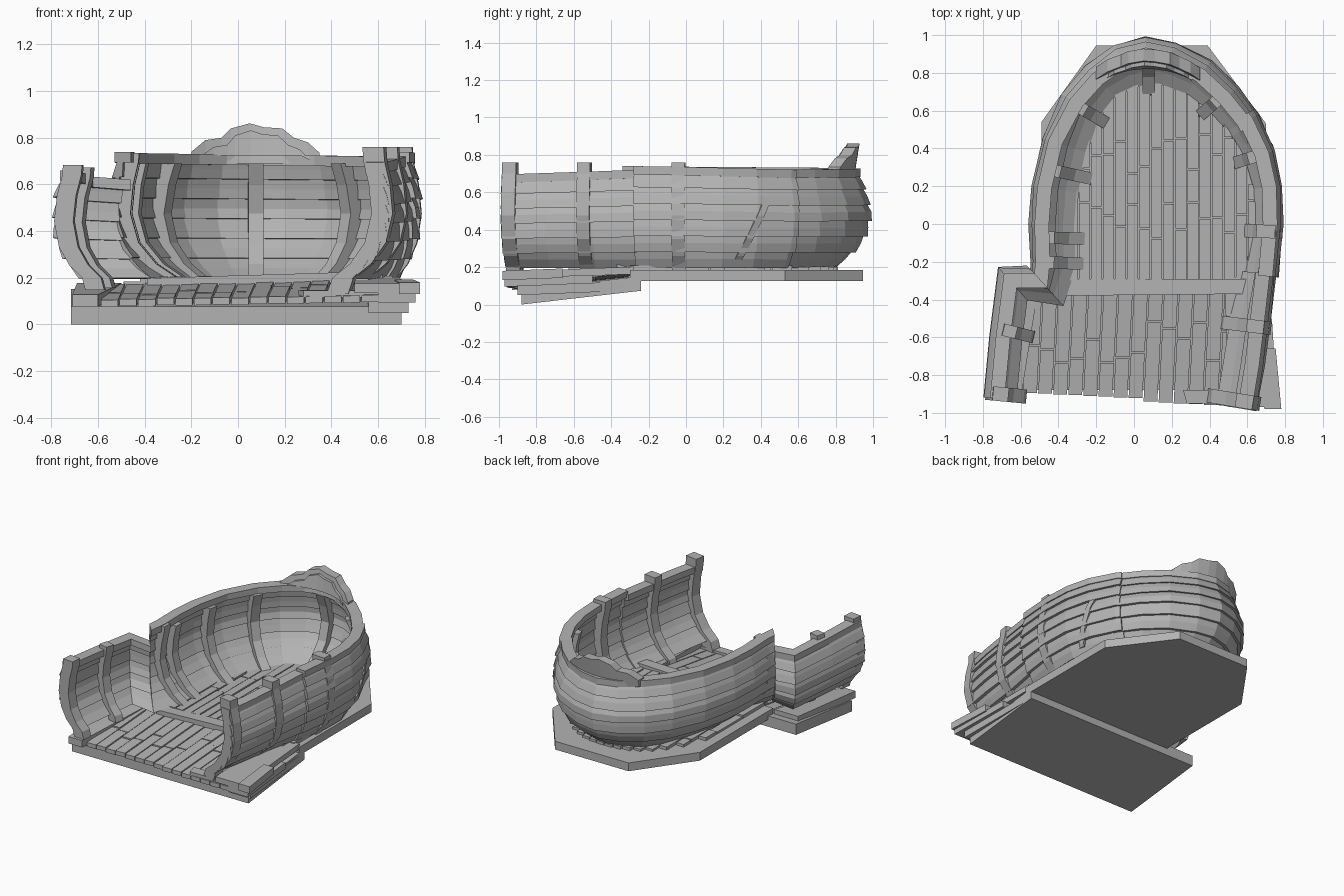
import bpy, bmesh, math, random
from mathutils import Vector

random.seed(4)
if "Cube" in bpy.data.objects:
    bpy.data.objects.remove(bpy.data.objects["Cube"])

GREY = (0.45, 0.45, 0.45, 1)
wood = bpy.data.materials.new("weathered_grey")
wood.use_nodes = True
wood.diffuse_color = GREY
wood.node_tree.nodes["Principled BSDF"].inputs["Base Color"].default_value = GREY


def loft(bm, rings):
    """Skin a list of equal closed rings and cap both ends."""
    vs = [[bm.verts.new(p) for p in r] for r in rings]
    n = len(vs[0])
    for a, b in zip(vs, vs[1:]):
        for k in range(n):
            bm.faces.new((a[k], a[(k + 1) % n], b[(k + 1) % n], b[k]))
    bm.faces.new(vs[0])
    bm.faces.new(vs[-1][::-1])


def finish(name, bm):
    bmesh.ops.recalc_face_normals(bm, faces=bm.faces)
    me = bpy.data.meshes.new(name)
    bm.to_mesh(me)
    bm.free()
    me.materials.append(wood)
    bpy.context.collection.objects.link(bpy.data.objects.new(name, me))


def board(bm, outline, top, thick):
    """Flat board of any outline whose top follows a height function."""
    loft(bm, [[(x, y, top(x, y) - d) for x, y in outline] for d in (thick, 0)])


# Hull outline at its widest, from the left front round the bow to the right front
PATH = [Vector(p) for p in (
    (-.775, -.92), (-.745, -.6), (-.70, -.25), (-.54, -.25), (-.535, -.2), (-.54, 0),
    (-.525, .2), (-.47, .45), (-.37, .68), (-.25, .83), (-.1, .935), (.06, .98),
    (.22, .95), (.4, .855), (.54, .715), (.64, .57), (.715, .38), (.755, .2),
    (.76, 0), (.735, -.28), (.71, -.5), (.68, -.75), (.64, -.99))]
# How far the foot of the hull tucks in at each of those points
TUCK = [.6, .6, .6, .75] + [1] * 4 + [.9, .9, 1, 1, .95, .85, .75, .65, .55, .5, .5, .65, .8, .85, .85]
LAST = len(PATH) - 1
edge = [(b - a).normalized() for a, b in zip(PATH, PATH[1:])]
edge = [Vector((-e.y, e.x)) for e in edge]
NORM = []
for i in range(LAST + 1):
    a, b = edge[max(i - 1, 0)], edge[min(i, LAST - 1)]
    NORM.append((a + b) / (1 + a.dot(b)))

# Hull section: height fraction and outward offset
SECTION = ((-.2, -.24), (0, -.2), (.12, -.11), (.3, -.035), (.55, 0), (.8, -.012), (1, -.035), (1.3, -.045))
BASE = .2


def bulge(v, y, tuck):
    o = SECTION[-1][1]
    for (v0, o0), (v1, o1) in zip(SECTION, SECTION[1:]):
        if v <= v1:
            o = o0 + (o1 - o0) * max(0, (v - v0) / (v1 - v0))
            break
    if v < .55:
        o *= tuck
    bow = min(1, max(0, (y - .4) / .4))
    return o - max(0, v - .6) * .08 * bow


def at(t):
    i = min(int(t), LAST - 1)
    f = t - i
    return PATH[i].lerp(PATH[i + 1], f), NORM[i].lerp(NORM[i + 1], f), TUCK[i] + (TUCK[i + 1] - TUCK[i]) * f


def hull(t, v, d, top, dz=0):
    p, n, tuck = at(t)
    q = p + n * (bulge(v, p.y, tuck) + d)
    return Vector((q.x, q.y, BASE + v * (top - BASE) + dz))


def wall(name, t0, t1, top0, top1, shift, ragged=False, strakes=6, ledge=.021):
    """Overlapping strakes and a rail along one stretch of the hull."""
    ts = [t0] + [i for i in range(LAST + 1) if t0 < i < t1] + [t1]

    def top(t):
        return top0 + (top1 - top0) * (t - t0) / (t1 - t0)
    bm = bmesh.new()
    for s in range(strakes):
        v0, v1 = s / strakes, (s + 1) / strakes
        vm = (v0 + v1) / 2
        rings = []
        for t in ts:
            h, w = top(t), ledge + random.uniform(-.005, .005)
            rings.append([hull(t, v0, shift + w, h, -.006), hull(t, vm, shift + w * .6, h),
                          hull(t, v1, shift, h), hull(t, v1, shift - .02, h),
                          hull(t, vm, shift - .026, h), hull(t, v0, shift - .034, h)])
        if ragged:
            # splintered plank tip running on past the end
            p, q = rings[-2], rings[-1]
            run = (q[1] - p[1]).normalized() * random.uniform(.03, .11)
            mid = sum(q, Vector()) / len(q)
            rings.append([mid.lerp(c, .25) + run for c in q])
        loft(bm, rings)
    finish(name + "_planks", bm)

    bm = bmesh.new()
    loft(bm, [[hull(t, 1, d + shift, top(t), dz)
               for d, dz in ((.022, -.025), (.022, .02), (-.055, .02), (-.055, -.025))] for t in ts])
    finish(name + "_rail", bm)


wall("left_front_wall", 0, 3, .64, .60, 0, strakes=5, ledge=.028)
wall("bow_wall", 3, 15.2, .72, .70, 0, ragged=True)
wall("right_middle_wall", 14.8, 19, .70, .72, .012)
wall("right_front_wall", 18.95, LAST, .70, .675, -.004)


def rib(name, t, inner, outer, low, high, top=.7, width=.065, lean=0):
    """Curved timber following the hull section."""
    bm = bmesh.new()
    rings = []
    for v in [low] + [s[0] for s in SECTION if low < s[0] < high] + [high]:
        tv = min(max(t + lean * (v - .5), 0), LAST)
        n = at(tv)[1].normalized()
        side = Vector((-n.y, n.x, 0)) * width / 2
        a, b = hull(tv, v, outer, top), hull(tv, v, inner, top)
        rings.append([a - side, a + side, b + side, b - side])
    loft(bm, rings)
    finish(name, bm)


# Timbers on the inside of the hull
for k, t in enumerate((4.65, 6.4, 7.95, 11.1, 13.9, 16)):
    rib(f"inner_rib_{k + 1}", t, -.085, -.02, -.03, .98)
rib("left_break_rib", 4, -.075, .012, -.03, 1.07)
rib("left_front_rib", 1.15, -.08, -.01, -.1, 1.1, .63)
rib("left_front_post", .08, -.07, .012, -.12, 1.1, .64, .075)
# Timbers that wrap the right side
for name, t, w, out in (("right_middle_rib", 18.15, .07, .03), ("right_front_rib", 20.2, .07, .022),
                        ("right_front_post", 21.83, .075, .022)):
    rib(name, t, -.07, out, -.14, 1.12, .7, w)
rib("loose_brace", 16, 0, .032, .08, .68, .7, .04, -1.2)

# Bases under the two halves
bm = bmesh.new()
board(bm, [(-.49, -.3), (-.49, .54), (-.2, .945), (.39, .945), (.7, .53), (.7, -.3)],
      lambda x, y: .185, .06)
finish("rear_base", bm)
bm = bmesh.new()
board(bm, [(-.715, -.88), (-.715, -.24), (.7, -.24), (.7, -.88)],
      lambda x, y: .078 + (y + .88) * .115, .078)
finish("front_base", bm)

# Rear deck planks, cut to the curve of the bow and split at random
bm = bmesh.new()
count, width = 17, .064
for k in range(count):
    x = -.42 + k * width
    u = min(.97, abs(x + width / 2 - .1) / .54)
    end = .82 * (1 - u ** 2.4) ** .5
    cuts = [-.3, random.uniform(-.1, .15), random.uniform(.25, .5), end]
    cuts = [c for c in cuts if c < end - .08] + [end]
    for a, b in zip(cuts, cuts[1:]):
        lift = random.uniform(0, .008)
        board(bm, [(x, a), (x, b - .008), (x + width - .007, b - .008), (x + width - .007, a)],
              lambda px, py: .2 + lift, .03)
finish("rear_deck_planks", bm)


# Front deck planks, sloping and fanned slightly
def slope(x, y):
    return .1 + (y + .9) * .11 + .022 * (x + .7)


bm = bmesh.new()
count, width = 16, .08
for k in range(count):
    x = -.64 + k * width
    front = -.89 - .004 * k - (.015 if k > 8 else 0)
    cut = random.uniform(-.75, -.5)
    skew = .05
    for a, b in ((front, cut), (cut, -.3)):
        lift = random.uniform(0, .006)
        xa, xb = x + skew * (a + .35), x + skew * (b + .35)
        w = width - .007
        board(bm, [(xa, a), (xb, b - .008), (xb + w, b - .008), (xa + w, a)],
              lambda px, py: slope(px, py) + lift, .03)
finish("front_deck_planks", bm)

# Beam across the break
bm = bmesh.new()
board(bm, [(-.39, -.38), (-.39, -.29), (.62, -.29), (.62, -.37)], lambda x, y: .21 + .03 * x, .045)
finish("cross_beam", bm)

# Broken timbers stacked under the right front corner
bm = bmesh.new()
for x0, x1, y0, y1, z, thick in ((.69, .78, -.98, -.66, .18, .05), (.60, .76, -.97, -.5, .14, .045),
                                 (.56, .73, -.9, -.3, .1, .05), (.50, .72, -.97, -.28, .175, .04),
                                 (.28, .60, -.95, -.88, .145, .03)):
    board(bm, [(x0, y0), (x0 - .02, y1), (x1 - .03, y1), (x1, y0)],
          lambda x, y: z + (y - y0) * .04, thick)
finish("broken_right_timbers", bm)

# Loose sill under the left front corner
bm = bmesh.new()
board(bm, [(-.71, -.93), (-.69, -.3), (-.5, -.3), (-.6, -.93)], lambda x, y: .13 + (y + .9) * .08, .05)
finish("left_sill", bm)

# Scalloped crest over the bow
CREST = ((-.2, .74), (-.14, .79), (-.07, .8), (-.03, .84), (.05, .862), (.11, .845),
         (.19, .84), (.24, .80), (.3, .78), (.35, .735))


def crest(name, profile, low, near, far):
    bm = bmesh.new()
    rings = []
    for x, z in profile:
        curve = .866 - 1.05 * (x - .07) ** 2
        lean = (z - low) * .16
        rings.append([(x, curve + near, low), (x, curve + far, low),
                      (x, curve + far + lean, z), (x, curve + near + lean, z)])
    loft(bm, rings)
    finish(name, bm)


crest("bow_crest", CREST, .69, -.03, .035)
crest("crest_panel", [(.08 + (x - .08) * .84, z - .03) for x, z in CREST], .725, -.045, -.02)
